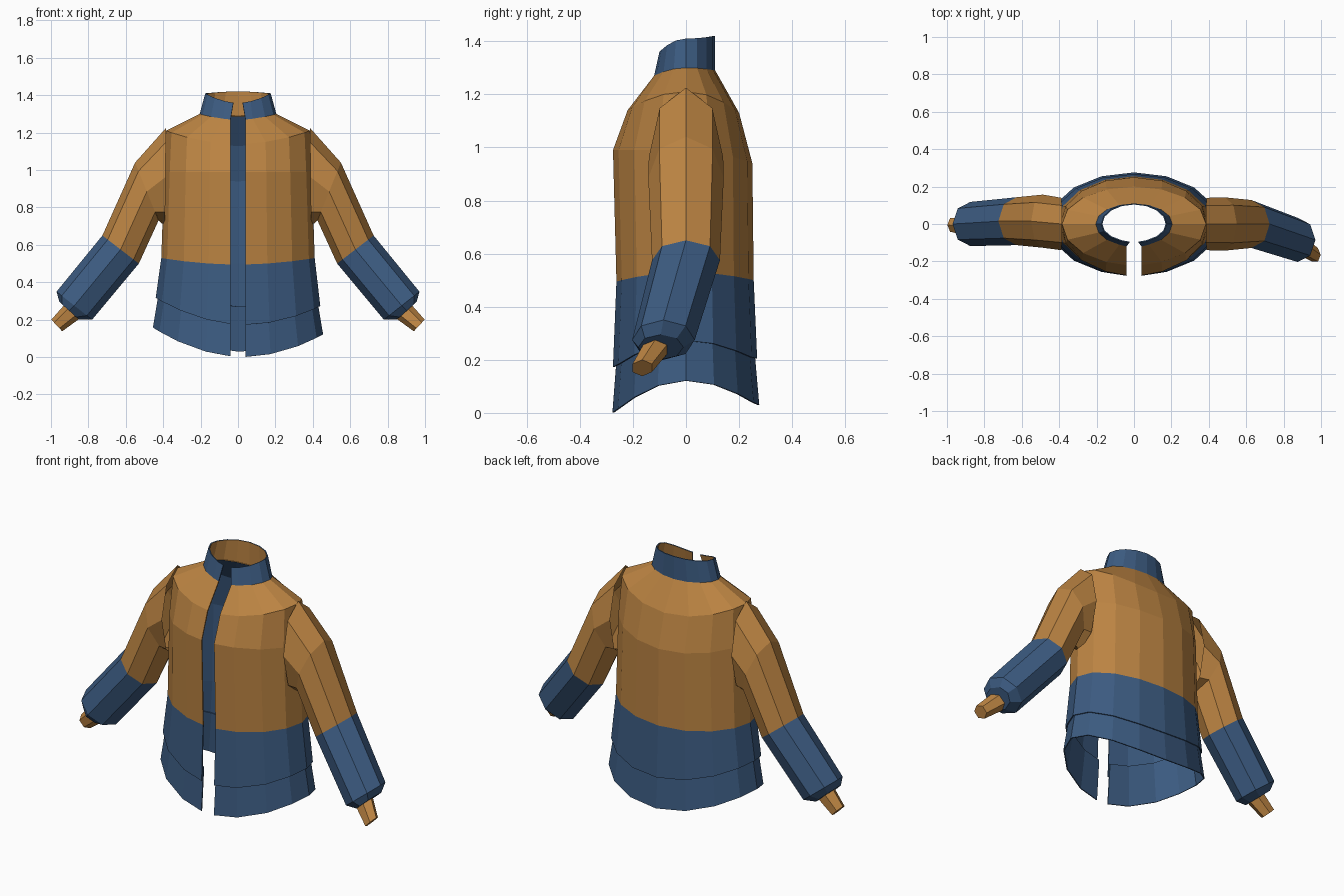
import bpy, bmesh
from math import sin, cos, pi

if "Cube" in bpy.data.objects:
    bpy.data.objects.remove(bpy.data.objects["Cube"])


def material(name, color):
    m = bpy.data.materials.new(name)
    m.diffuse_color = (*color, 1)
    m.use_nodes = True
    m.node_tree.nodes["Principled BSDF"].inputs["Base Color"].default_value = m.diffuse_color
    return m


ORANGE = material("orange_cloth", (0.50, 0.23, 0.055))
BLUE = material("blue_cloth", (0.045, 0.105, 0.22))


def make_object(name, rings, mats, row_mats, closed, cap=False):
    """Skin a list of equal-length point rings; one material index per row."""
    bm = bmesh.new()
    rows = [[bm.verts.new(p) for p in ring] for ring in rings]
    n = len(rows[0])
    for r, (a, b) in enumerate(zip(rows, rows[1:])):
        for i in range(n if closed else n - 1):
            j = (i + 1) % n
            bm.faces.new((a[i], a[j], b[j], b[i])).material_index = row_mats[r]
    if cap:
        bm.faces.new(rows[-1]).material_index = row_mats[-1]
    bmesh.ops.recalc_face_normals(bm, faces=bm.faces)
    if not closed:
        # open shells: make sure the faces look away from the z axis
        f = max(bm.faces, key=lambda q: q.calc_center_median().y)
        if f.normal.y < 0:
            bmesh.ops.reverse_faces(bm, faces=bm.faces)
    me = bpy.data.meshes.new(name)
    bm.to_mesh(me)
    bm.free()
    for m in mats:
        me.materials.append(m)
    ob = bpy.data.objects.new(name, me)
    bpy.context.collection.objects.link(ob)
    return ob


def split_ring(rx, yf, yb, zs, zf, zb, gap=0.04, tilt=0.0):
    """16-sided oval, open at the front, with side, front and back heights."""
    pts = []
    for i in range(17):
        t = 2 * pi * i / 16
        c = cos(t)
        x = rx * sin(t)
        if i in (0, 16):
            x = gap if i == 0 else -gap
        y = -c * (yf if c > 0 else yb)
        z = zs + ((zf if c > 0 else zb) - zs) * c * c - tilt * x
        pts.append((x, y, z))
    return pts


def cloth(name, rings, mats, row_mats, lining=0):
    ob = make_object(name, rings, mats, row_mats, closed=False)
    s = ob.modifiers.new("lining", 'SOLIDIFY')
    s.thickness = 0.006
    s.offset = -1
    s.material_offset = lining
    return ob


# Body: orange yoke and chest, blue lower band, blue lining
NECK = (0.205, 0.12, 0.11, 1.30, 1.27, 1.29)
cloth("jacket_body", [
    split_ring(*NECK),
    split_ring(0.385, 0.22, 0.20, 1.21, 1.14, 1.13),
    split_ring(0.395, 0.275, 0.25, 0.99, 0.99, 0.94),
    split_ring(0.41, 0.262, 0.255, 0.53, 0.495, 0.50),
    split_ring(0.44, 0.275, 0.268, 0.295, 0.175, 0.205, tilt=0.05),
], [ORANGE, BLUE], [0, 0, 0, 1], lining=1)

# Lower hem layer, tucked under the body
cloth("jacket_hem", [
    split_ring(0.418, 0.258, 0.255, 0.36, 0.25, 0.27, tilt=0.05),
    split_ring(0.455, 0.277, 0.276, 0.14, 0.003, 0.03, tilt=0.04),
], [BLUE], [0])

# Standing collar, orange inside
cloth("collar", [
    split_ring(0.175, 0.10, 0.11, 1.41, 1.36, 1.42, gap=0.025),
    split_ring(*NECK),
], [BLUE, ORANGE], [0], lining=1)


def arm_ring(section, side, n):
    """Oval through an outer and an inner (x, z) point, at depth yc, half width yh."""
    (ox, oz), (ix, iz), yc, yh = section
    pts = []
    for i in range(n):
        t = 2 * pi * i / n
        k = (1 + cos(t)) / 2
        pts.append((side * (ix + (ox - ix) * k), yc + yh * sin(t), iz + (oz - iz) * k))
    return pts


# Sleeves and hands: the right arm swings forward, the left hangs straight
for label, side, wrist, lean, tip_y in (("right", 1, -0.085, 0.0, -0.165),
                                        ("left", -1, 0.0, 0.015, -0.005)):
    sleeve = [
        ((0.385, 1.225), (0.39, 0.70), 0.0, 0.14),
        ((0.55, 1.04), (0.425, 0.73), lean, 0.142),
        ((0.725, 0.65), (0.53, 0.50), lean, 0.128),
        ((0.97, 0.35), (0.78, 0.20), wrist, 0.118),
        ((0.955, 0.295), (0.85, 0.20), wrist - 0.01, 0.085),
    ]
    make_object(label + "_sleeve", [arm_ring(s, side, 8) for s in sleeve],
                [ORANGE, BLUE], [0, 0, 1, 1], closed=True, cap=True)
    hand = [
        ((0.91, 0.30), (0.82, 0.225), wrist - 0.015, 0.055),
        ((0.998, 0.20), (0.94, 0.138), tip_y, 0.042),
    ]
    make_object(label + "_hand", [arm_ring(s, side, 6) for s in hand],
                [ORANGE], [0], closed=True, cap=True)
